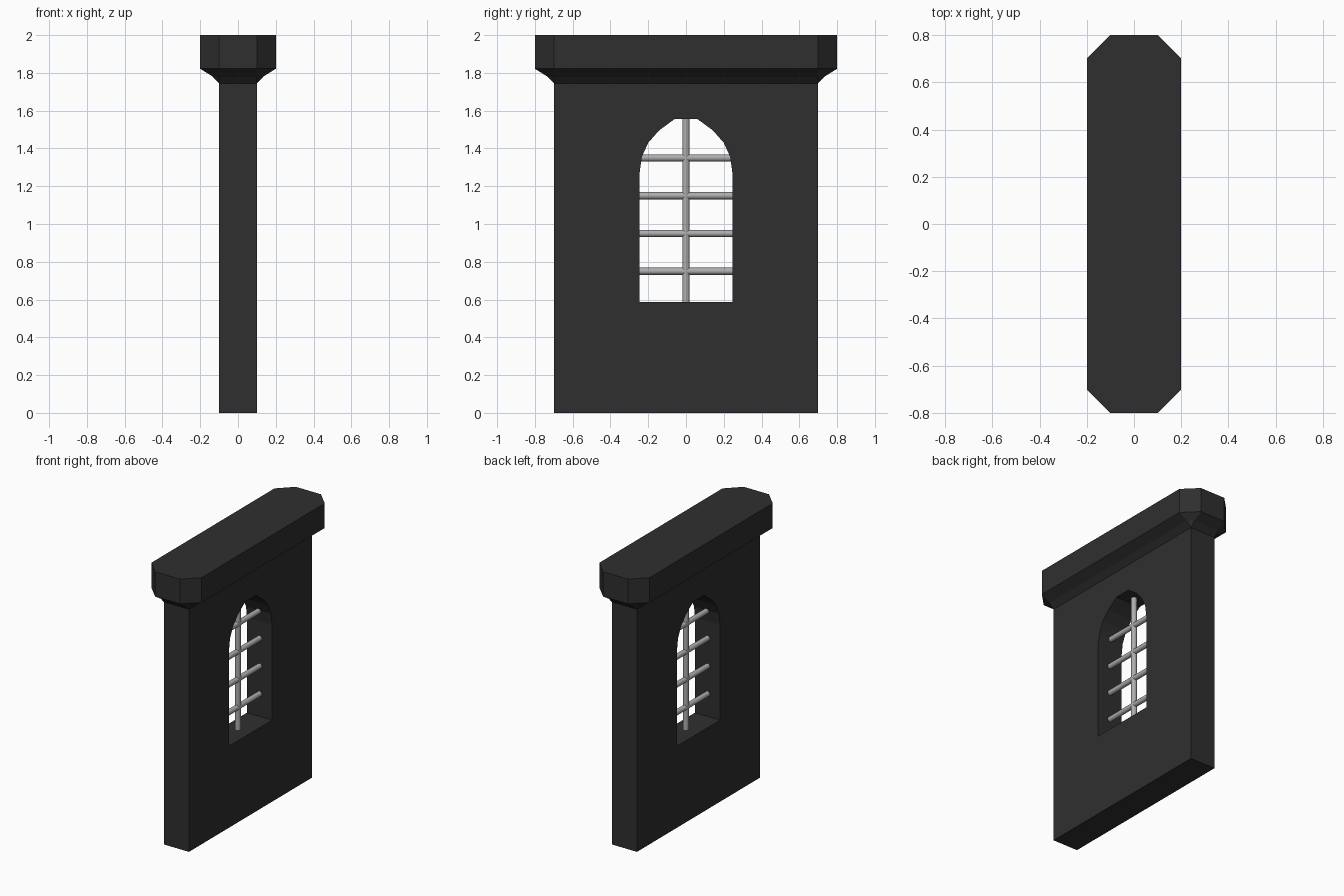
import bpy, bmesh, math

if "Cube" in bpy.data.objects:
    bpy.data.objects.remove(bpy.data.objects["Cube"])


def material(name, v):
    m = bpy.data.materials.new(name)
    m.diffuse_color = (v, v, v, 1)
    m.use_nodes = True
    m.node_tree.nodes["Principled BSDF"].inputs["Base Color"].default_value = m.diffuse_color
    return m


dark_stone = material("dark stone", 0.028)
grey_metal = material("grey metal", 0.42)


def loft(name, rings, mat):
    """Closed solid through a list of rings with equal point counts."""
    bm = bmesh.new()
    loops = [[bm.verts.new(p) for p in r] for r in rings]
    n = len(loops[0])
    for a, b in zip(loops, loops[1:]):
        for i in range(n):
            j = (i + 1) % n
            bm.faces.new((a[i], a[j], b[j], b[i]))
    bm.faces.new(loops[0][::-1])
    bm.faces.new(loops[-1])
    bmesh.ops.remove_doubles(bm, verts=bm.verts, dist=1e-5)
    bmesh.ops.recalc_face_normals(bm, faces=bm.faces)
    me = bpy.data.meshes.new(name)
    bm.to_mesh(me)
    bm.free()
    me.materials.append(mat)
    ob = bpy.data.objects.new(name, me)
    bpy.context.collection.objects.link(ob)
    return ob


def ring(d, z):
    """Wall outline pushed out by d, with cut corners."""
    x, y = 0.1, 0.7
    return [(x + d, -y, z), (x + d, y, z), (x, y + d, z), (-x, y + d, z),
            (-x - d, y, z), (-x - d, -y, z), (-x, -y - d, z), (x, -y - d, z)]


# Wall with flared, chamfered coping
wall = loft("wall", [ring(0, 0), ring(0, 1.745), ring(0.036, 1.782),
                     ring(0.1, 1.822), ring(0.1, 2.0)], dark_stone)

# Arched window opening
half = [(0.245, 0.587), (0.245, 1.275), (0.234, 1.355), (0.2, 1.43),
        (0.143, 1.495), (0.06, 1.556)]
outline = half + [(-y, z) for y, z in reversed(half)]
cutter = loft("window_cutter", [[(x, y, z) for y, z in outline] for x in (-0.3, 0.3)],
              dark_stone)
cutter.hide_render = True
cut = wall.modifiers.new("window", "BOOLEAN")
cut.operation = "DIFFERENCE"
cut.solver = "EXACT"
cut.object = cutter
bpy.context.view_layer.objects.active = wall
bpy.ops.object.modifier_apply(modifier=cut.name)
bpy.data.objects.remove(cutter)


# Window bars
def bar(name, length, loc, rot):
    bpy.ops.mesh.primitive_cylinder_add(vertices=12, radius=0.019, depth=length,
                                        location=loc, rotation=rot)
    ob = bpy.context.object
    ob.name = name
    ob.data.materials.append(grey_metal)
    bpy.ops.object.shade_smooth_by_angle(angle=math.radians(40))


bar("upright_bar", 0.99, (0, 0, 1.07), (0, 0, 0))
for i in range(4):
    bar(f"cross_bar_{i + 1}", 0.51, (0, 0, 0.75 + 0.2 * i), (math.pi / 2, 0, 0))
